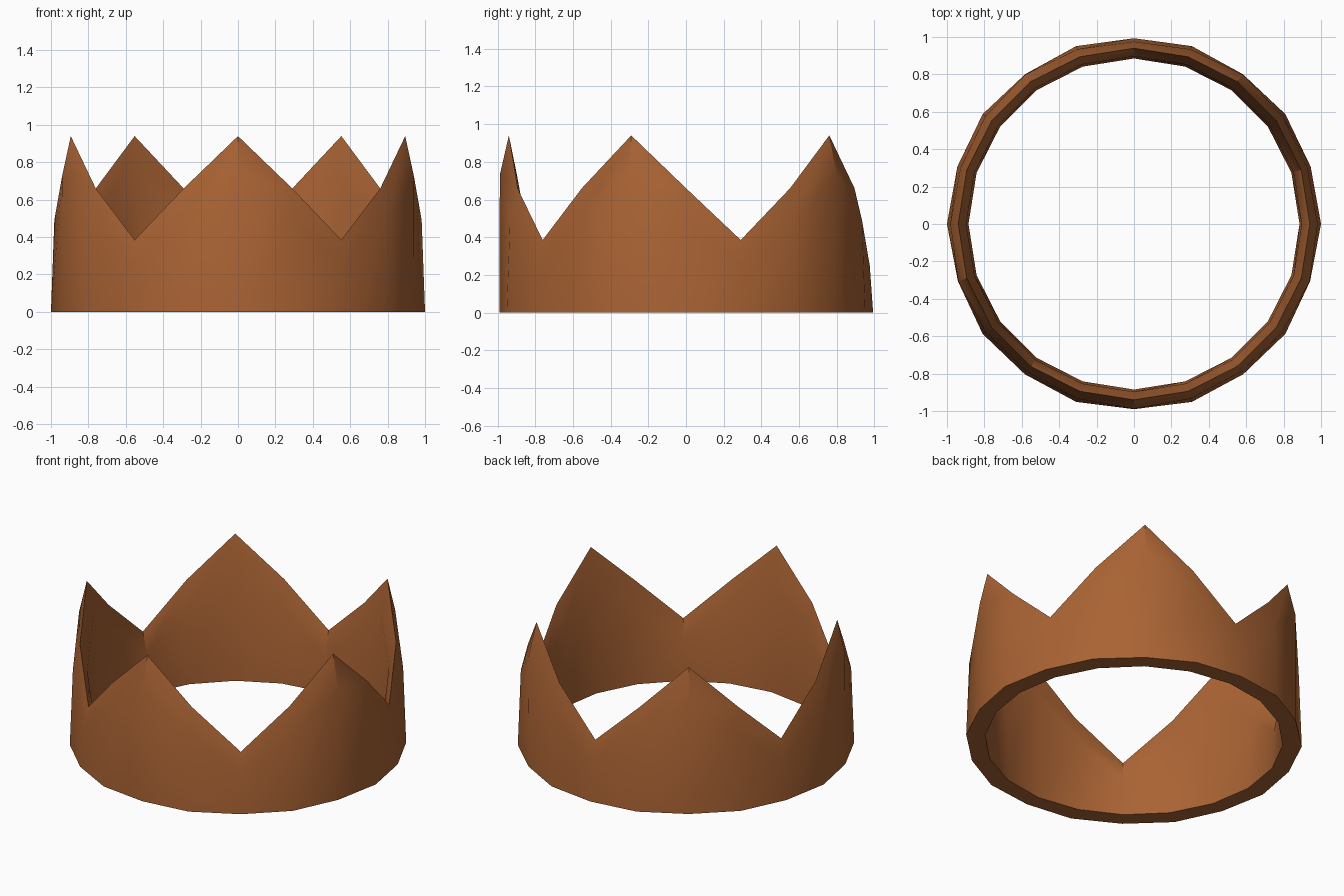
import bpy, bmesh, math

if "Cube" in bpy.data.objects:
    bpy.data.objects.remove(bpy.data.objects["Cube"])

N = 20  # wall sides, four per spike
mat = bpy.data.materials.new("copper brown")
mat.diffuse_color = (0.40, 0.125, 0.034, 1)
mat.use_nodes = True
mat.node_tree.nodes["Principled BSDF"].inputs["Base Color"].default_value = mat.diffuse_color

bm = bmesh.new()
# heights per column: shoulder, rim edge (peak, slope, valley, slope)
shoulder = [0.73, 0.49, 0.25, 0.49]
rim = [0.94, 0.66, 0.385, 0.66]
outer_base = [0.99, 1.0, 0.993, 1.0]
outer_top = [0.988, 0.982, 0.975, 0.982]

# closed wedge cross-section for each column, first peak at the front
columns = []
for i in range(N):
    a = -math.pi / 2 + i * 2 * math.pi / N
    k = i % 4
    section = [(outer_base[k], 0), (outer_top[k], shoulder[k]), (0.94, rim[k]),
               (0.897, shoulder[k]), (0.885, 0)]
    columns.append([bm.verts.new((r * math.cos(a), r * math.sin(a), z))
                    for r, z in section])

# skin neighbouring columns, diagonals symmetric about each spike
for i in range(N):
    p, q = columns[i], columns[(i + 1) % N]
    for j in range(5):
        n = (j + 1) % 5
        bm.faces.new((p[j], q[j], q[n], p[n]))

bmesh.ops.recalc_face_normals(bm, faces=bm.faces)
mesh = bpy.data.meshes.new("crown_band")
bm.to_mesh(mesh)
bm.free()
mesh.materials.append(mat)
crown = bpy.data.objects.new("crown_band", mesh)
bpy.context.collection.objects.link(crown)
bpy.context.view_layer.objects.active = crown
crown.select_set(True)
bpy.ops.object.shade_smooth_by_angle(angle=math.radians(30))
